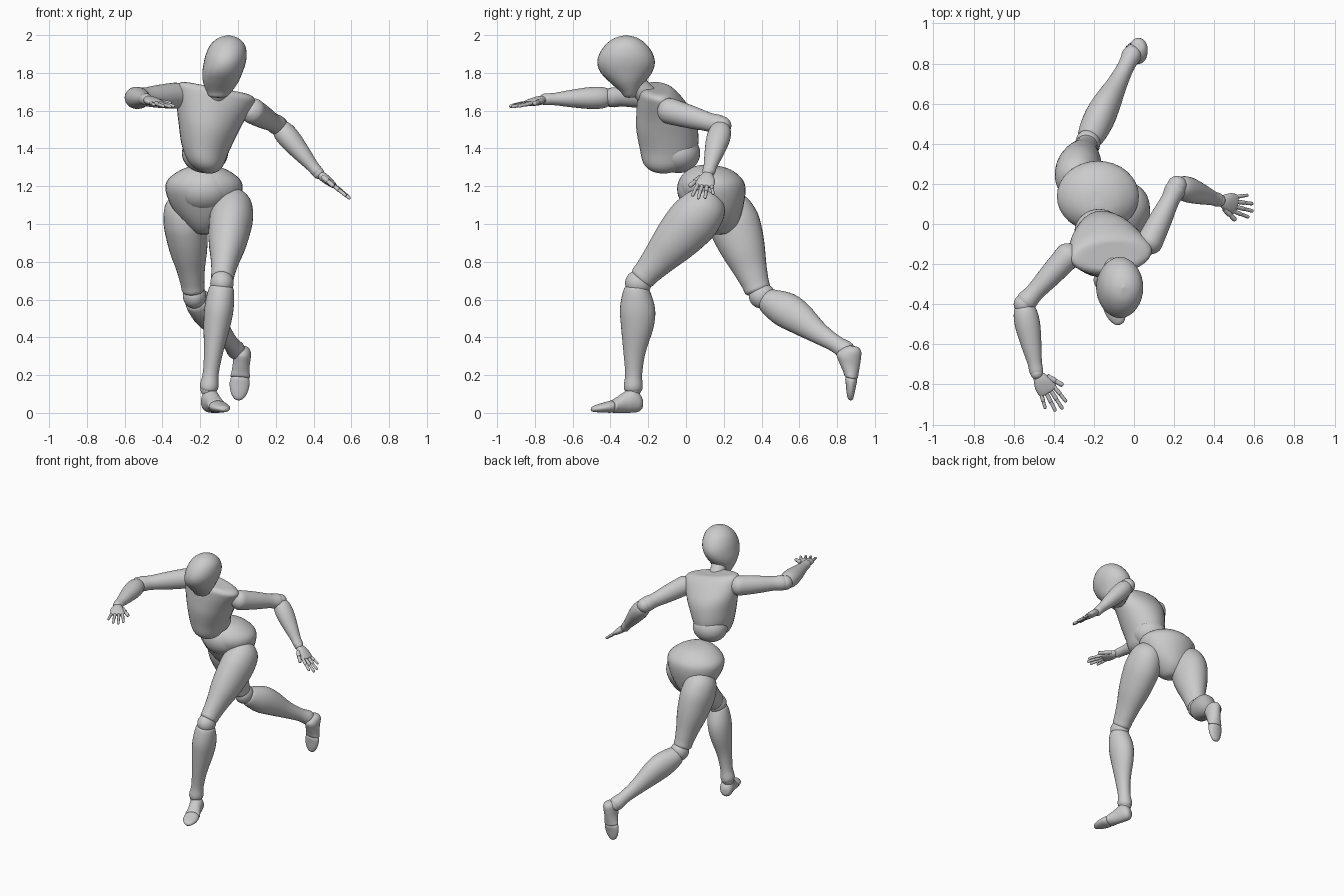
import bpy, bmesh
from math import cos, sin, pi
from mathutils import Vector as V


def spline(rows, steps):
    """Catmull-Rom through rows of equal-length tuples."""
    p = [rows[0]] + list(rows) + [rows[-1]]
    out = []
    for i in range(1, len(p) - 2):
        for s in range(steps):
            u = s / steps
            out.append([0.5 * (2*b + (c-a)*u + (2*a-5*b+4*c-d)*u*u + (3*b-a-3*c+d)*u**3)
                        for a, b, c, d in zip(p[i-1], p[i], p[i+1], p[i+2])])
    return out + [list(rows[-1])]


def loft(name, rows, X, Y, n=32, steps=4):
    """Rows are (x, y, z, radius along X, radius along Y)."""
    X, Y = V(X).normalized(), V(Y).normalized()
    bm = bmesh.new()
    rings = []
    for x, y, z, a, b in spline(rows, steps):
        a, b = max(a, .001), max(b, .001)
        rings.append([bm.verts.new(V((x, y, z)) + X*a*cos(2*pi*k/n) + Y*b*sin(2*pi*k/n)) for k in range(n)])
    for r, q in zip(rings, rings[1:]):
        for k in range(n):
            bm.faces.new((r[k], r[(k+1) % n], q[(k+1) % n], q[k]))
    bm.faces.new(rings[0])
    bm.faces.new(rings[-1])
    bmesh.ops.recalc_face_normals(bm, faces=bm.faces)
    for f in bm.faces:
        f.smooth = len(f.verts) == 4
    me = bpy.data.meshes.new(name)
    bm.to_mesh(me)
    bm.free()
    ob = bpy.data.objects.new(name, me)
    bpy.context.collection.objects.link(ob)
    return ob


def limb(name, p, q, front, rows, n=28):
    """Rows are (fraction along, half width, half depth, shift to front)."""
    p, q = V(p), V(q)
    ax = (q - p).normalized()
    side = ax.cross(V(front)).normalized()
    fr = side.cross(ax)
    loft(name, [(*(p + (q-p)*t + fr*o), a, b) for t, a, b, o in rows], side, fr, n)


def ball(name, c, r):
    bpy.ops.mesh.primitive_uv_sphere_add(segments=32, ring_count=20, location=c)
    ob = bpy.context.object
    ob.name, ob.scale = name, r
    bpy.ops.object.shade_smooth()


# Head and neck
loft("head", [(-.105, -.30, 1.668, 0, 0), (-.105, -.297, 1.674, .045, .03), (-.10, -.297, 1.70, .066, .05),
              (-.092, -.31, 1.75, .093, .093), (-.083, -.316, 1.80, .106, .135), (-.071, -.317, 1.85, .111, .152),
              (-.062, -.317, 1.90, .108, .142), (-.055, -.317, 1.95, .09, .108), (-.052, -.317, 1.985, .052, .06),
              (-.052, -.317, 2.0, 0, 0)], (1, 0, 0), (0, 1, 0))
limb("neck", (-.12, -.17, 1.64), (-.095, -.28, 1.76), (0, -1, 1),
     [(0, .065, .065, 0), (.4, .055, .055, 0), (1, .055, .055, 0)])

# Torso
loft("ribcage", [(-.17, -.12, 1.268, 0, 0), (-.172, -.12, 1.28, .05, .06), (-.175, -.105, 1.32, .095, .12),
                 (-.175, -.092, 1.40, .127, .153), (-.16, -.10, 1.50, .157, .163), (-.145, -.11, 1.58, .182, .153),
                 (-.125, -.135, 1.66, .205, .122), (-.115, -.15, 1.70, .207, .10), (-.115, -.155, 1.72, .17, .075),
                 (-.115, -.16, 1.722, .07, .05), (-.115, -.16, 1.722, 0, 0)], (.42, .03, -.08), (0, 1, 0))
ball("abdomen", (-.175, -.04, 1.375), (.122, .115, .105))
ball("waist", (-.18, .095, 1.185), (.152, .142, .128))
loft("pelvis", [(-.18, .17, .945, 0, 0), (-.18, .17, .952, .045, .05), (-.18, .168, 1.0, .10, .105),
                (-.18, .155, 1.08, .165, .145), (-.18, .14, 1.17, .202, .175), (-.18, .135, 1.23, .195, .168),
                (-.18, .125, 1.28, .135, .125), (-.18, .115, 1.305, .07, .07), (-.18, .115, 1.312, 0, 0)],
     (1, 0, 0), (0, 1, 0))

# Limb profiles
THIGH = [(-.23, 0, 0, 0), (-.21, .05, .06, 0), (-.1, .098, .11, 0), (.1, .115, .135, 0), (.3, .11, .13, 0),
         (.5, .097, .113, 0), (.7, .076, .09, 0), (.88, .063, .073, 0), (.97, .058, .066, 0), (1, .03, .03, 0), (1, 0, 0, 0)]
SHIN = [(0, 0, 0, 0), (.005, .05, .05, 0), (.05, .068, .07, 0), (.22, .077, .093, -.008), (.4, .07, .086, -.01),
        (.65, .05, .058, 0), (.85, .042, .045, 0), (.97, .049, .05, 0), (1.02, .035, .04, 0), (1.02, 0, 0, 0)]
UPPER = [(-.16, 0, 0, 0), (-.14, .035, .035, 0), (-.03, .064, .066, 0), (.15, .063, .067, 0), (.45, .056, .06, 0),
         (.75, .047, .05, 0), (.95, .052, .052, 0), (1.03, .03, .03, 0), (1.03, 0, 0, 0)]
FORE = [(-.02, 0, 0, 0), (0, .035, .035, 0), (.1, .057, .055, 0), (.3, .063, .058, 0), (.6, .05, .046, 0),
        (.85, .036, .033, 0), (.98, .034, .03, 0), (1.02, .02, .02, 0), (1.02, 0, 0, 0)]
HEEL = [(0, 0, .05, 0), (.003, .025, .05, .028), (.025, .043, .058, .053), (.06, .047, .066, .065),
        (.10, .045, .055, .055), (.14, .048, .042, .042), (.165, .05, .035, .034), (.168, .02, .035, .02), (.168, 0, .035, 0)]
TOES = [(.158, 0, .034, 0), (.16, .03, .034, .02), (.175, .05, .033, .032), (.21, .052, .029, .027),
        (.25, .042, .024, .021), (.28, .022, .02, .013), (.287, 0, .018, 0)]


def leg(tag, hip, knee, shin0, ankle, front, shin_front, heel, fwd, up):
    limb(tag + "_thigh", hip, knee, front, THIGH)
    ball(tag + "_knee", (V(knee) + V(shin0)) / 2, (.062, .07, .068))
    limb(tag + "_shin", shin0, ankle, shin_front, SHIN)
    ball(tag + "_ankle", ankle, (.043, .043, .043))
    f = V(fwd).normalized()
    side = f.cross(V(up)).normalized()
    u = side.cross(f)
    for part, prof in (("_foot", HEEL), ("_toes", TOES)):
        loft(tag + part, [(*(V(heel) + f*d + u*h), w, t) for d, w, h, t in prof], side, u, 28)


leg("left", (-.03, .085, 1.07), (-.085, -.245, .70), (-.085, -.26, .675), (-.155, -.28, .125),
    (0, -1, .0), (0, -1, 0), (-.165, -.232, 0), (.1, -.28, 0), (0, 0, 1))
leg("right", (-.285, .235, 1.06), (-.235, .385, .635), (-.225, .42, .605), (-.005, .855, .325),
    (0, -1, 0), (0, -.5, -1), (.025, .937, .345), (-.025, -.05, -.29), (0, -1, 0))


def arm(tag, shoulder, elbow, wrist, tip, side):
    limb(tag + "_upper_arm", shoulder, elbow, (0, 0, 1), UPPER)
    ball(tag + "_elbow", elbow, (.05, .05, .05))
    limb(tag + "_forearm", elbow, wrist, (0, 0, 1), FORE)
    ball(tag + "_wrist", wrist, (.031, .031, .031))
    w, d = V(wrist), (V(tip) - V(wrist)).normalized()
    n = d.cross(V(side)).normalized()
    s = n.cross(d)
    at = lambda along, across: w + d*along + s*across
    palm = [(.005, 0, 0), (.008, .022, .018), (.035, .038, .024), (.07, .05, .022), (.105, .048, .016), (.115, .03, .01), (.115, 0, 0)]
    loft(tag + "_palm", [(*at(x, 0), a, b) for x, a, b in palm], s, n, 24)
    digits = [(.10, -.037, .175, -.06, .009), (.105, -.013, .215, -.024, .010), (.105, .012, .225, .012, .010),
              (.10, .036, .205, .047, .010), (.04, .035, .125, .078, .013)]
    for i, (a, b, c, e, r) in enumerate(digits):
        limb(f"{tag}_finger_{i + 1}" if i < 4 else tag + "_thumb", at(a, b), at(c, e), n,
             [(0, r, r, 0), (.45, r*1.1, r*1.1, 0), (.52, r*.9, r*.9, 0), (.9, r*.9, r*.9, 0), (.98, r*.5, r*.5, 0), (1, 0, 0, 0)], 12)


arm("left", (.075, -.095, 1.60), (.215, .19, 1.52), (.425, .118, 1.27), (.60, .075, 1.13), (-.2, -.95, .1))
arm("right", (-.325, -.155, 1.68), (-.55, -.40, 1.67), (-.485, -.745, 1.66), (-.365, -.93, 1.62), (.82, .57, 0))
